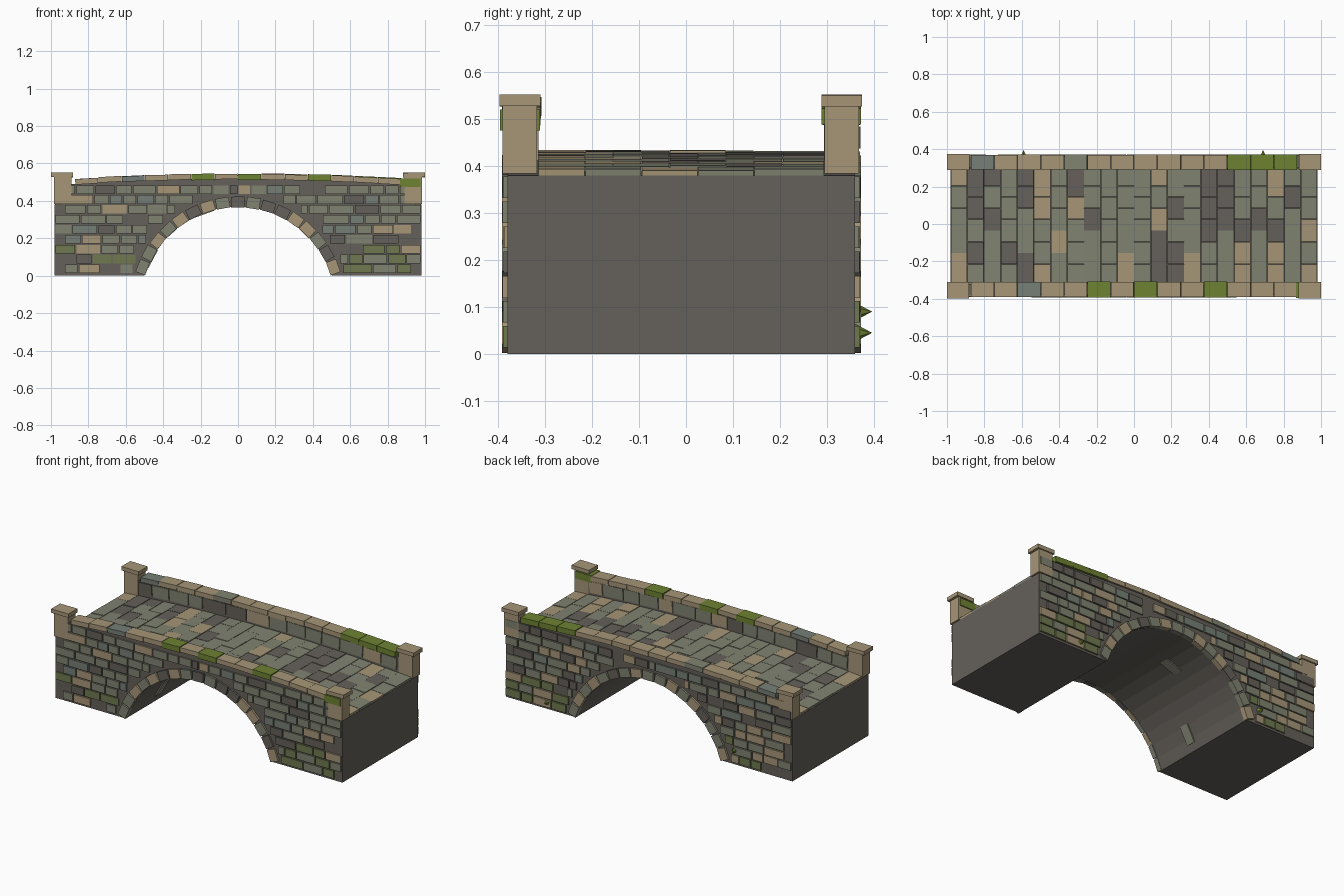
import bpy, bmesh, math, random
from mathutils import Matrix

random.seed(11)
cube = bpy.data.objects.get("Cube")
if cube:
    bpy.data.objects.remove(cube, do_unlink=True)


# Materials, addressed by a one-letter key
def material(name, rgb):
    lin = [((c / 255 + 0.055) / 1.055) ** 2.4 for c in rgb] + [1]
    m = bpy.data.materials.new(name)
    m.use_nodes = True
    m.diffuse_color = lin
    m.node_tree.nodes["Principled BSDF"].inputs["Base Color"].default_value = lin
    return m


COLOURS = {
    "D": material("dark mortar", (101, 96, 90)),
    "G": material("grey green stone", (128, 131, 113)),
    "T": material("tan stone", (166, 150, 119)),
    "S": material("slate stone", (118, 126, 118)),
    "O": material("mossy stone", (112, 121, 80)),
    "M": material("moss", (110, 130, 50)),
}
KEYS = list(COLOURS)

FRONT, BACK = -0.38, 0.36        # wall planes
HALF = 0.98                      # half length of the bridge
RADIUS, ARC_Z = 0.523, -0.153    # arch circle
SPREAD = math.asin(0.5 / RADIUS)


def finish(bm, name):
    mesh = bpy.data.meshes.new(name)
    bmesh.ops.recalc_face_normals(bm, faces=bm.faces)
    bm.to_mesh(mesh)
    bm.free()
    for m in COLOURS.values():
        mesh.materials.append(m)
    ob = bpy.data.objects.new(name, mesh)
    bpy.context.collection.objects.link(ob)
    return ob


def block(bm, centre, size, key, tilt=0.0):
    mat = Matrix.Translation(centre) @ Matrix.Rotation(tilt, 4, "Y") @ Matrix.Diagonal((*size, 1))
    verts = bmesh.ops.create_cube(bm, size=1, matrix=mat)["verts"]
    for f in {f for v in verts for f in v.link_faces}:
        f.material_index = KEYS.index(key)


def extrusion(name, outline, y0, y1, key):
    bm = bmesh.new()
    face = bm.faces.new([bm.verts.new((x, y0, z)) for x, z in outline])
    moved = bmesh.ops.extrude_face_region(bm, geom=[face])["geom"]
    bmesh.ops.translate(bm, vec=(0, y1 - y0, 0),
                        verts=[g for g in moved if isinstance(g, bmesh.types.BMVert)])
    bmesh.ops.triangulate(bm, faces=[f for f in bm.faces if len(f.verts) > 4])
    for f in bm.faces:
        f.material_index = KEYS.index(key)
    return finish(bm, name)


def deck_z(x):
    return 0.432 - 0.042 * x * x


def cap_z(x):
    return 0.53 - 0.035 * x * x


def curve(fn, half, offset, n=20):
    return [(half * (2 * i / n - 1), fn(half * (2 * i / n - 1)) + offset) for i in range(n + 1)]


def extrados(z):
    d = (RADIUS + 0.062) ** 2 - (z - ARC_Z) ** 2
    return math.sqrt(d) if d > 0 else 0.0


# Body with the arched opening
arc = [(RADIUS * math.sin(a), RADIUS * math.cos(a) + ARC_Z)
       for a in [SPREAD * (2 * i / 18 - 1) for i in range(19)]]
extrusion("bridge_body", [(-HALF, 0)] + arc + [(HALF, 0)]
          + curve(deck_z, HALF, -0.012)[::-1], FRONT, BACK, "D")

# Paving: one string per row across the bridge, from back to front
PAVING = """TGGGT DDGDG DGDGG GGGDG DDGGD TTGGT GGGTG DTGGG GGDGG GGGGG GGGGT
GGGGG TGTDD GDGDD GGGGT DDDGG DDDGG GGDTT GGDGG TGDTT GDGGG GGTGT""".split()
bm = bmesh.new()
pitch = 2 * HALF / len(PAVING)
for i, row in enumerate(PAVING):
    x = -HALF + pitch * (i + 0.5)
    shift = 0.03 * (-1) ** i
    edges = [0.295] + [0.295 - 0.12 * k + shift for k in range(1, 5)] + [-0.315]
    for key, a, b in zip(row, edges, edges[1:]):
        lift = random.uniform(-0.002, 0.002)
        block(bm, (x, (a + b) / 2, deck_z(x) - 0.01 + lift),
              (pitch - 0.002, a - b - 0.002, 0.02), key, 0.084 * x)
finish(bm, "deck_paving")


# Parapets: wall core, inner facing stones and coping
COPING = {"front": "TTSTTMTMTTMTTT", "back": "STTTGTTTTTTMMM"}
for side, y0, y1, inner in (("front", -0.38, -0.32, -0.32), ("back", 0.30, 0.36, 0.30)):
    extrusion(side + "_parapet_wall", [(-0.93, 0.37), (0.93, 0.37)]
              + curve(cap_z, 0.93, -0.012)[::-1], y0, y1, "D")
    bm = bmesh.new()
    x = -0.885
    while x < 0.87:
        w = min(random.uniform(0.09, 0.16), 0.885 - x)
        c = x + w / 2
        block(bm, (c, inner, (deck_z(c) + cap_z(c)) / 2 - 0.005), (w - 0.006, 0.012, 0.07),
              random.choice("GGGGGGDT"), 0.07 * c)
        x += w
    finish(bm, side + "_parapet_inner_stones")

    bm = bmesh.new()
    mid = (y0 + y1) / 2
    for i, key in enumerate(COPING[side]):
        x = (i - 6.5) * 0.1245
        grow = 0.004 if key == "M" else random.uniform(-0.002, 0.002)
        block(bm, (x, mid, cap_z(x) + random.uniform(-0.002, 0.002)),
              (0.122, 0.08 + grow, 0.03 + grow), key, 0.07 * x + random.uniform(-0.012, 0.012))
    finish(bm, side + "_coping")


# Wall facing: courses of stones laid from each end towards the arch
def wall_stones(name, y):
    bm = bmesh.new()
    course = 0.053
    for r in range(9):
        z = 0.01 + course * (r + 0.5)
        stop = max(extrados(z - course / 2), 0.0)
        for s in (-1, 1):
            x = HALF - 0.002 - random.choice((0, 0, 0.05))
            while x - stop > 0.035:
                w = min(random.uniform(0.07, 0.145), x - stop)
                if x - w - stop < 0.03:
                    w = x - stop
                pool = "GGGGGGGGSSTTDDD"
                if z < 0.15:
                    pool = "GGGGGTTTDOOOOO"
                if random.random() > 0.07:
                    h = course - 0.007
                    depth = random.uniform(0.014, 0.022)
                    block(bm, (s * (x - w / 2), y, z), (w - 0.007, depth, h), random.choice(pool))
                x -= w
    finish(bm, name)


# Ring of wedge stones around the arch
def arch_ring(name, y, keys):
    bm = bmesh.new()
    step = 2 * SPREAD / len(keys)
    r = RADIUS + 0.024
    for i, key in enumerate(keys):
        a = -SPREAD + step * (i + 0.5)
        h = random.uniform(0.052, 0.06)
        block(bm, (r * math.sin(a), y, r * math.cos(a) + ARC_Z),
              (r * step - 0.009, 0.03, h), key, a + random.uniform(-0.03, 0.03))
    finish(bm, name)


wall_stones("front_wall_stones", FRONT)
wall_stones("back_wall_stones", BACK)
arch_ring("front_arch_ring", FRONT + 0.003, "GGTGTDTGDGDDTTGDT")
arch_ring("back_arch_ring", BACK - 0.003, "TGGDTGTGGTGDGTGTG")

# Exposed stones under the vault
bm = bmesh.new()
for a, y in ((-1.08, -0.09), (-0.35, 0.1)):
    r = RADIUS - 0.003
    block(bm, (r * math.sin(a), y, r * math.cos(a) + ARC_Z), (0.11, 0.06, 0.012), "G", a)
finish(bm, "vault_stones")

# Corner posts with caps
bm = bmesh.new()
for s in (-1, 1):
    for y in (-0.3535, 0.3315):
        block(bm, (s * 0.937, y, 0.456), (0.096, 0.073, 0.144), "T")
        block(bm, (s * 0.94, y, 0.539), (0.118, 0.087, 0.024), "T", random.uniform(-0.02, 0.02))
finish(bm, "corner_posts")

# Moss band on one post
bm = bmesh.new()
block(bm, (0.92, -0.3535, 0.498), (0.11, 0.085, 0.045), "M")
finish(bm, "post_moss")

# Moss tufts on the back wall
bm = bmesh.new()
for x, z in ((-0.59, 0.09), (0.69, 0.045)):
    place = Matrix.Translation((x, 0.378, z)) @ Matrix.Rotation(-math.pi / 2, 4, "X")
    tuft = bmesh.ops.create_cone(bm, cap_ends=True, segments=6, radius1=0.019, radius2=0.0,
                                 depth=0.036, matrix=place)["verts"]
    for f in {f for v in tuft for f in v.link_faces}:
        f.material_index = KEYS.index("M")
finish(bm, "moss_tufts")
